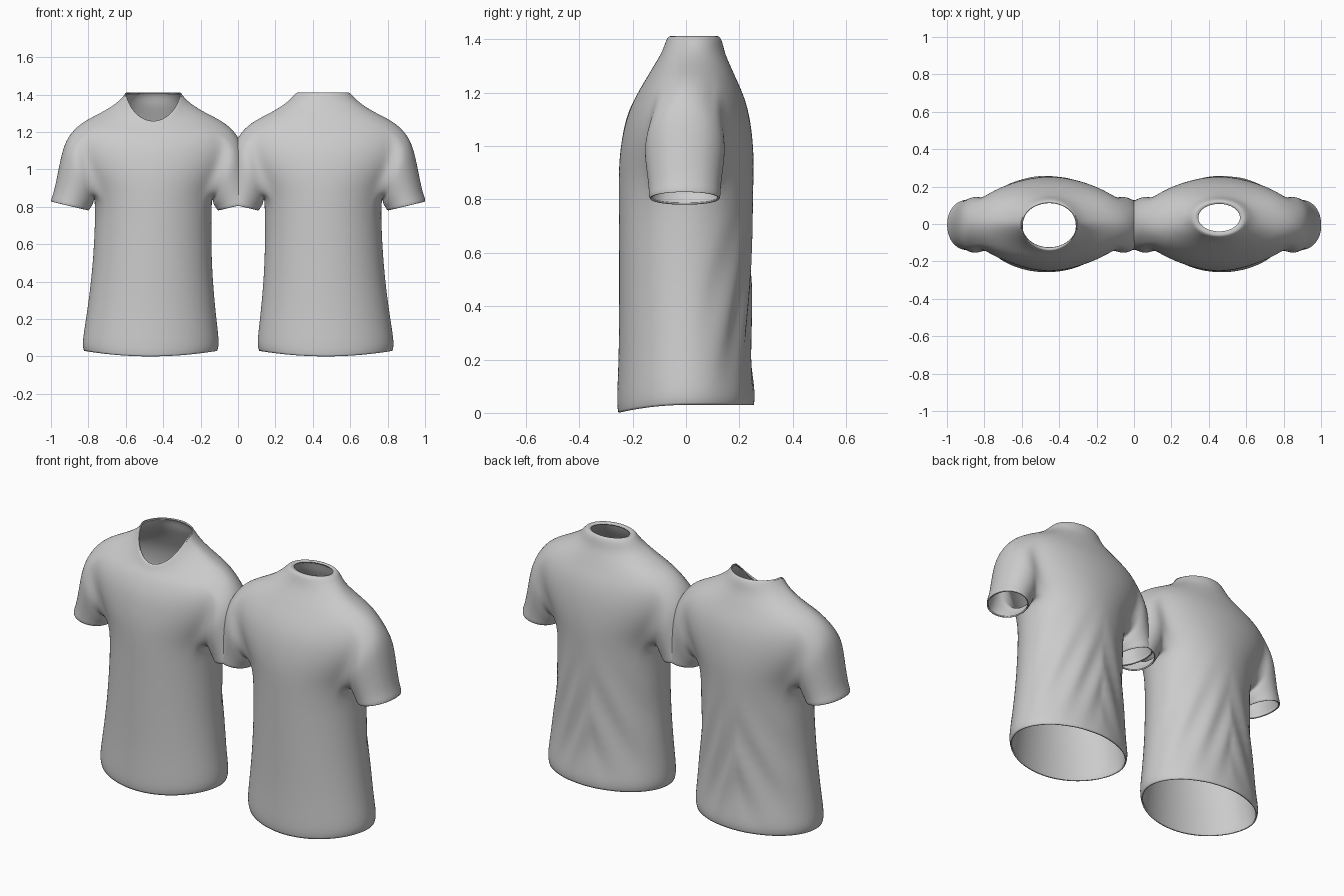
import bpy, bmesh
from math import sin, cos, pi, atan2, exp

if "Cube" in bpy.data.objects:
    bpy.data.objects.remove(bpy.data.objects["Cube"])

N = 32   # points round the torso
K = 3    # half width of the armhole, in columns
LO, HI = 5, 10   # first and last armhole rows

# Torso rows: height, half width, y at -y side, y at +y side
TORSO = [(0.0, .358, -.255, .255), (.035, .37, -.262, .262), (.2, .35, -.253, .242),
         (.42, .324, -.252, .242), (.66, .312, -.252, .248), (.85, .314, -.254, .254),
         (.95, .37, -.252, .256), (1.04, .425, -.24, .25), (1.12, .45, -.22, .238),
         (1.19, .445, -.188, .218), (1.25, .392, -.152, .19), (1.3, .285, -.122, .168),
         (1.348, .205, -.092, .146), (1.388, .163, -.078, .138), (1.417, .138, -.066, .125),
         (1.408, .112, -.04, .108)]
# Extra rows for the scooped neck: y at -y side and how far it drops
SCOOP = {8: (-.224, .01), 9: (-.203, .03), 10: (-.183, .055), 11: (-.168, .085),
         12: (-.155, .115), 13: (-.147, .138), 14: (-.138, .155), 15: (-.125, .158)}
# Sleeve rings: outer point (x, z), inner point (x, z), half depth
SLEEVE = [((.46, 1.175), (.318, .83), .155), ((.49, 1.09), (.32, .815), .152),
          ((.513, .97), (.325, .805), .143), ((.532, .88), (.335, .793), .138),
          ((.547, .842), (.338, .785), .138), ((.547, .828), (.346, .780), .134)]


def torso_row(bm, i, scoop):
    z, w, y0, y1 = TORSO[i]
    drop = 0
    if scoop and i in SCOOP:
        y0, drop = SCOOP[i]
        if i >= 14:
            w, y1 = .145, (.122 if i == 14 else .112)
    row = []
    for j in range(N):
        c, s = cos(2 * pi * j / N), sin(2 * pi * j / N)
        yc = (y0 + y1) / 2 if i > 12 else 0
        y = yc + s * ((y1 - yc) if s > 0 else (yc - y0))
        h = z - drop * max(0, -s) ** 1.25
        if i < 2:   # the hem hangs lower at -y
            h += .03 * (1 - max(0, -s) ** 2)
        row.append(bm.verts.new((w * c, y, h)))
    return row


def add_sleeve(bm, rows, base, side):
    # Walk round the armhole, then loft the sleeve outward from it
    at = lambda r, c: rows[r][(base + c) % N]
    loop = [at(LO, c) for c in range(-K, K)] + [at(r, K) for r in range(LO, HI)]
    loop += [at(HI, c) for c in range(K, -K, -1)] + [at(r, -K) for r in range(HI, LO, -1)]
    zc, hz = (TORSO[LO][0] + TORSO[HI][0]) / 2, (TORSO[HI][0] - TORSO[LO][0]) / 2
    angles = [atan2((v.co.z - zc) / hz, v.co.y / .14) for v in loop]
    prev = loop
    for (ox, oz), (ix, iz), d in SLEEVE:
        ring = []
        for t in angles:
            u = (1 + sin(t)) / 2
            ring.append(bm.verts.new((side * (ix + (ox - ix) * u), d * cos(t) - .005,
                                      iz + (oz - iz) * u)))
        for a in range(len(loop)):
            b = (a + 1) % len(loop)
            bm.faces.new((prev[a], prev[b], ring[b], ring[a]))
        prev = ring


def fold(x, y, z):
    # Soft slanting creases fanning over the lower +y side
    if y < .03 or abs(x) > .36:
        return 0
    mask = exp(-((z - .42) / .24) ** 2) * min(1, (y - .03) / .08)
    return .007 * mask * sin(42 * (abs(x + .03) + .42 * z) + 6 * x)


def make_shirt(name, cx, lean, scoop):
    bm = bmesh.new()
    rows = [torso_row(bm, i, scoop) for i in range(len(TORSO))]
    for i in range(len(rows) - 1):
        for j in range(N):
            gap = min(j + .5, N - j - .5, abs(j + .5 - N / 2))
            if LO <= i < HI and gap < K:
                continue   # armhole
            k = (j + 1) % N
            bm.faces.new((rows[i][j], rows[i][k], rows[i + 1][k], rows[i + 1][j]))
    add_sleeve(bm, rows, 0, 1)
    add_sleeve(bm, rows, N // 2, -1)
    bmesh.ops.recalc_face_normals(bm, faces=bm.faces)
    probe = min(bm.faces, key=lambda f: f.calc_center_median().y)
    if probe.normal.y > 0:
        bmesh.ops.reverse_faces(bm, faces=bm.faces)
    me = bpy.data.meshes.new(name)
    bm.to_mesh(me)
    bm.free()
    ob = bpy.data.objects.new(name, me)
    bpy.context.collection.objects.link(ob)
    bpy.ops.object.select_all(action='DESELECT')
    ob.select_set(True)
    bpy.context.view_layer.objects.active = ob
    sub = ob.modifiers.new("smooth", 'SUBSURF')
    sub.levels = sub.render_levels = 2
    bpy.ops.object.modifier_apply(modifier=sub.name)
    # Creases, and a slight sideways lean toward the hem
    for v in ob.data.vertices:
        v.co.y += fold(*v.co)
        v.co.x += lean * max(0, 1 - v.co.z / .75)
    # Cloth thickness
    cloth = ob.modifiers.new("cloth", 'SOLIDIFY')
    cloth.thickness = .008
    cloth.offset = -1
    ob.location.x = cx
    bpy.ops.object.shade_smooth()


# Two shirts side by side: one with a scooped neck, one closed to the neck
make_shirt("scoop_neck_shirt", -.453, -.015, True)
make_shirt("high_neck_shirt", .455, .015, False)
